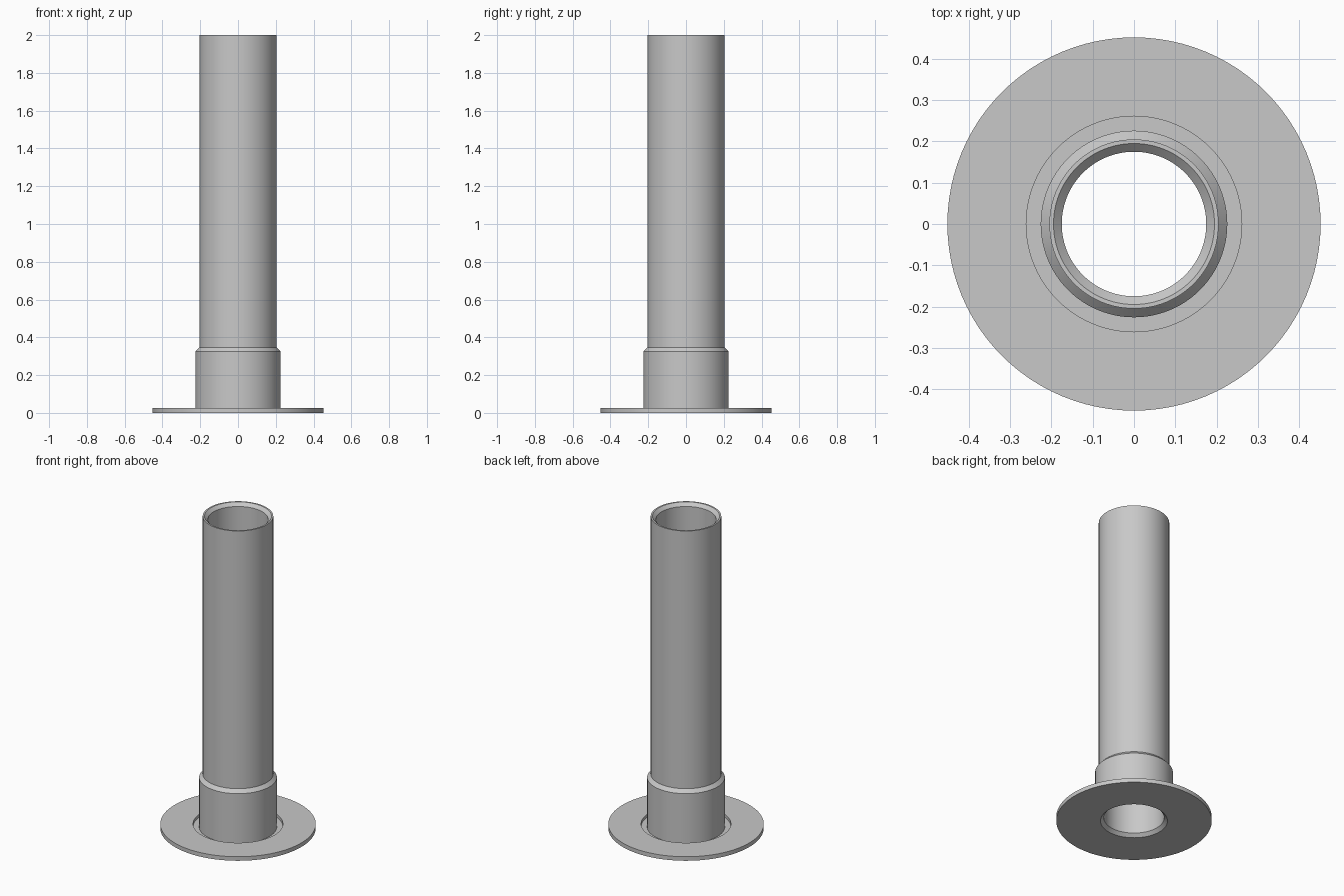
import bpy
import bmesh
import math
from mathutils import Matrix, Vector

cube = bpy.data.objects.get("Cube")
if cube:
    bpy.data.objects.remove(cube, do_unlink=True)

# Plain grey metal
GREY = (0.58, 0.58, 0.58, 1.0)
steel = bpy.data.materials.new("grey_steel")
steel.use_nodes = True
steel.diffuse_color = GREY
steel.node_tree.nodes["Principled BSDF"].inputs["Base Color"].default_value = GREY


def lathe(name, profile, segments=96):
    """Revolve a closed (radius, height) profile around z."""
    bm = bmesh.new()
    rings = []
    for i in range(segments):
        turn = Matrix.Rotation(math.tau * i / segments, 3, "Z")
        rings.append([bm.verts.new(turn @ Vector((r, 0, z))) for r, z in profile])
    count = len(profile)
    for i, ring in enumerate(rings):
        following = rings[(i + 1) % segments]
        for j in range(count):
            k = (j + 1) % count
            bm.faces.new((ring[j], following[j], following[k], ring[k]))
    bmesh.ops.recalc_face_normals(bm, faces=bm.faces)
    mesh = bpy.data.meshes.new(name)
    bm.to_mesh(mesh)
    bm.free()
    mesh.materials.append(steel)
    obj = bpy.data.objects.new(name, mesh)
    bpy.context.collection.objects.link(obj)
    bpy.ops.object.select_all(action="DESELECT")
    obj.select_set(True)
    bpy.context.view_layer.objects.active = obj
    bpy.ops.object.shade_smooth_by_angle(angle=math.radians(30))
    return obj


BORE, PIPE, COLLAR, RECESS, FLANGE = 0.175, 0.205, 0.226, 0.261, 0.452
LIP = 0.195          # bore widened by the end chamfers
FLOOR = 0.007        # bottom of the groove around the collar
THICK = 0.026        # flange thickness
HEIGHT = 2.0
CHAMFER = 0.02

# Flange, grooved seat, collar and pipe as one turned piece
lathe("flanged_pipe", [
    (LIP, 0), (FLANGE, 0), (FLANGE, THICK),                 # flange disc
    (RECESS, THICK), (RECESS, FLOOR), (COLLAR, FLOOR),      # groove
    (COLLAR, 0.325), (PIPE, 0.347),                         # collar
    (PIPE, HEIGHT), (LIP, HEIGHT),                          # pipe and rim
    (BORE, HEIGHT - CHAMFER), (BORE, CHAMFER),              # chamfered bore
])
